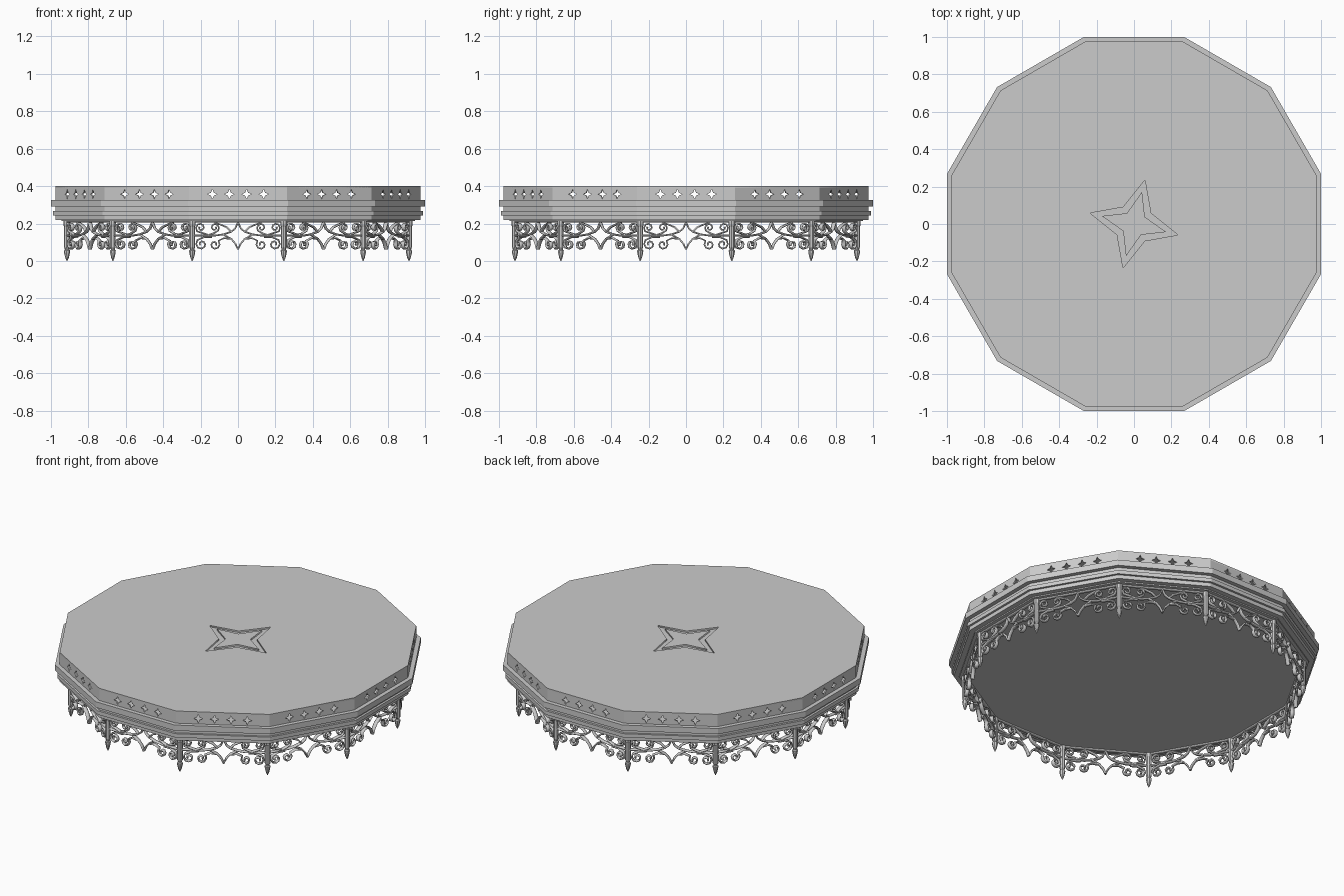
import bpy, bmesh
from math import sin, cos, pi, radians
from mathutils import Matrix, Vector

if "Cube" in bpy.data.objects:
    bpy.data.objects.remove(bpy.data.objects["Cube"])

SIDES = 12
K = 1 / cos(pi / SIDES)          # flat distance -> corner radius


def add_mesh(name, mesh, matrices):
    """One object made of copies of a mesh placed by matrices."""
    bm = bmesh.new()
    for m in matrices:
        part = mesh.copy()
        part.transform(m)
        bm.from_mesh(part)
        bpy.data.meshes.remove(part)
    out = bpy.data.meshes.new(name)
    bm.to_mesh(out)
    bm.free()
    ob = bpy.data.objects.new(name, out)
    bpy.context.collection.objects.link(ob)
    return ob


def curve_mesh(loops, cyclic, dim, extrude, bevel=0.0):
    """Mesh from flat poly splines: filled outlines (2D) or strips (3D)."""
    cu = bpy.data.curves.new("helper", 'CURVE')
    cu.dimensions = dim
    cu.fill_mode = 'BOTH' if dim == '2D' else 'FULL'
    cu.twist_mode = 'Z_UP'
    cu.extrude, cu.bevel_depth, cu.bevel_resolution = extrude, bevel, 0
    cu.use_fill_caps = dim == '3D'
    for pts, closed in zip(loops, cyclic):
        sp = cu.splines.new('POLY')
        sp.points.add(len(pts) - 1)
        for p, (x, y) in zip(sp.points, pts):
            p.co = (x, y, 0, 1)
        sp.use_cyclic_u = closed
    ob = bpy.data.objects.new("helper", cu)
    bpy.context.collection.objects.link(ob)
    dg = bpy.context.evaluated_depsgraph_get()
    mesh = bpy.data.meshes.new_from_object(ob.evaluated_get(dg))
    bpy.data.objects.remove(ob)
    return mesh


def lathe(profile, n, start):
    """Faceted turned solid; profile of (radius, z) with both ends capped."""
    bm = bmesh.new()
    rings = [[bm.verts.new((r * cos(start + 2 * pi * i / n), r * sin(start + 2 * pi * i / n), z))
              for i in range(n)] for r, z in profile]
    for a, b in zip(rings, rings[1:]):
        for i in range(n):
            j = (i + 1) % n
            bm.faces.new((a[i], a[j], b[j], b[i]))
    bm.faces.new(rings[0][::-1])
    bm.faces.new(rings[-1])
    bmesh.ops.recalc_face_normals(bm, faces=bm.faces)
    mesh = bpy.data.meshes.new("lathe")
    bm.to_mesh(mesh)
    bm.free()
    return mesh


def star(cx, cy, r1, r2, angle=pi / 2, inner=pi / 4):
    pts = []
    for i in range(4):
        a = angle + i * pi / 2
        pts += [(cx + r1 * cos(a), cy + r1 * sin(a)),
                (cx + r2 * cos(a + inner), cy + r2 * sin(a + inner))]
    return pts


def polygon(apothem):
    return [(apothem * K * cos(pi / 12 + i * pi / 6), apothem * K * sin(pi / 12 + i * pi / 6))
            for i in range(SIDES)]


def scroll(cx, cy, r, start, turn, lead=()):
    """Lead-in points followed by an inward angular spiral."""
    pts = list(lead)
    for i in range(11):
        a = radians(start + turn * 45 * i)
        rr = r * (1 - 0.075 * i)
        pts.append((cx + rr * cos(a), cy + rr * sin(a)))
    return pts


def around(dist):
    """Frames standing on each of the 12 sides, local x along side, y up."""
    return [Matrix.Rotation(k * pi / 6, 4, 'Z') @ Matrix.Translation((0, -dist, 0))
            @ Matrix.Rotation(pi / 2, 4, 'X') for k in range(SIDES)]


# stepped base moulding
steps = [(.945, .213), (.945, .22), (.975, .22), (.975, .243), (.988, .243), (.988, .266),
         (.975, .266), (.975, .290), (1.0, .290), (1.0, .325)]
add_mesh("base_moulding", lathe([(r * K, z) for r, z in steps], SIDES, pi / 12), [Matrix()])

# hollow gallery walls pierced by four small stars per side
hw = .975 * K * sin(pi / 12)
wall = [[(-hw, .322), (hw, .322), (hw, .398), (-hw, .398)]]
wall += [star(x, .357, .026, .011) for x in (-.137, -.046, .046, .137)]
add_mesh("pierced_gallery", curve_mesh(wall, [True] * 5, '2D', .004), around(.971))

# top plate with a star-shaped groove, backed by a thin plate
a = radians(76)
top = [polygon(.975), star(0, 0, .242, .107, a, radians(47)), star(0, 0, .177, .069, a, radians(47))]
add_mesh("top_plate", curve_mesh(top, [True] * 3, '2D', .005), [Matrix.Translation((0, 0, .395))])
add_mesh("top_backing", lathe([(.97 * K, .386), (.97 * K, .3905)], SIDES, pi / 12), [Matrix()])

# corner posts with pointed ends
post = [(.002, 0), (.010, .018), (.016, .045), (.017, .055), (.012, .060), (.012, .066),
        (.016, .072), (.016, .185), (.019, .190), (.019, .216)]
R = .914 * K
add_mesh("corner_posts", lathe(post, 8, pi / 8),
         [Matrix.Rotation(pi / 12 + k * pi / 6, 4, 'Z') @ Matrix.Translation((R, 0, 0))
          for k in range(SIDES)])

# scrollwork panels: half drawn, then mirrored
half = [
    [(.08, .142), (.12, .136), (.24, .136)],
    [(0, .206), (.016, .172), (.038, .155), (.08, .142)],
    [(0, .062), (.014, .092), (.036, .118), (.08, .142)],
    scroll(.200, .178, .027, -45, 1, [(.155, .138), (.185, .148)]),
    scroll(.125, .178, .025, 225, -1, [(.16, .138), (.135, .146)]),
    scroll(.125, .088, .029, 135, 1, [(.04, .118), (.075, .122)]),
    scroll(.195, .090, .031, 45, -1, [(.14, .128), (.18, .128)]),
    [(.036, .155), (.06, .18), (.095, .195), (.125, .204)],
]
strips = half + [[(-x, y) for x, y in s] for s in half]
strips.append([(-.24, .211), (.24, .211)])
add_mesh("scrollwork_panels", curve_mesh(strips, [False] * len(strips), '3D', .008, .0045),
         around(.914))
